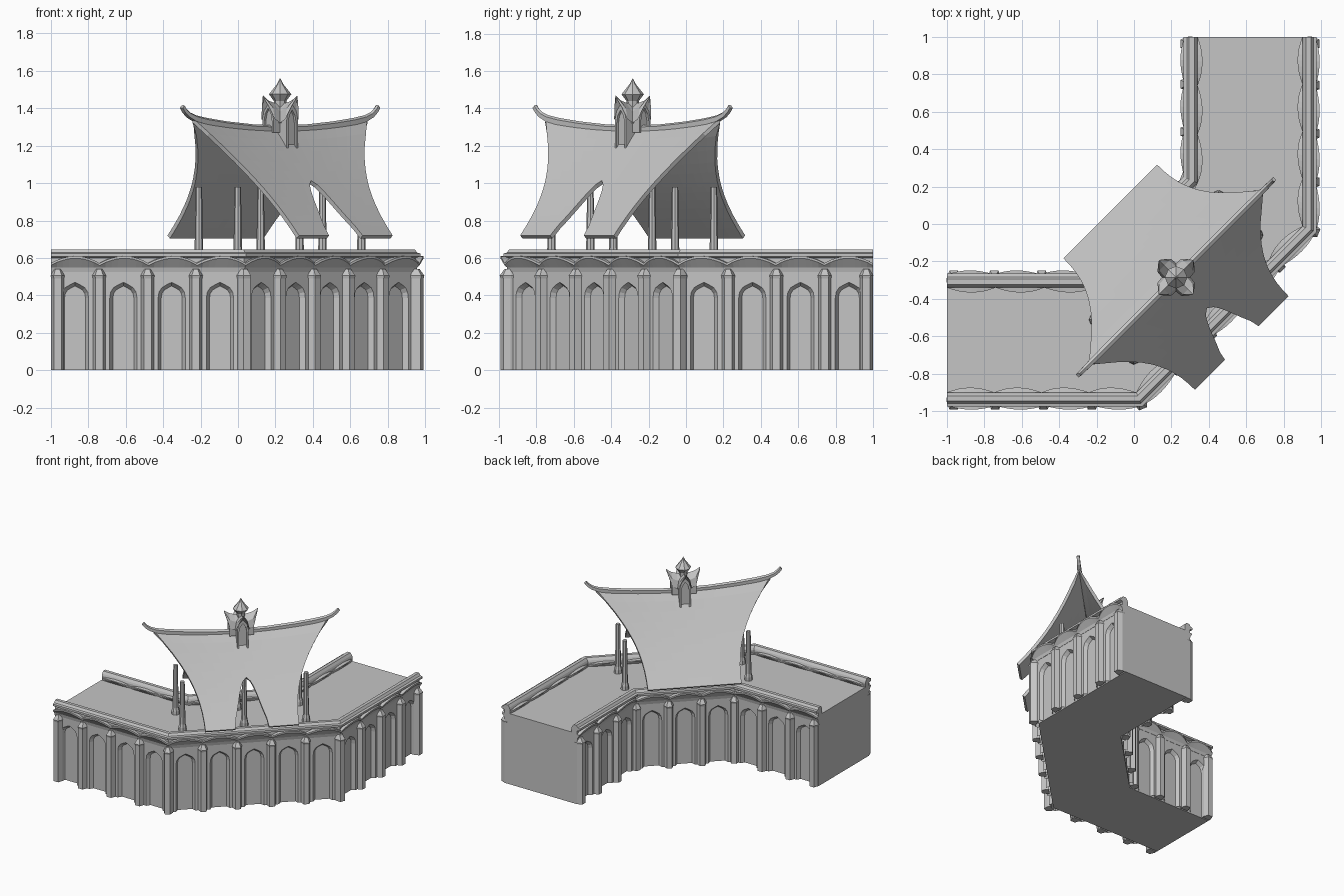
import bpy, bmesh, math
from mathutils import Vector

if "Cube" in bpy.data.objects:
    bpy.data.objects.remove(bpy.data.objects["Cube"])

stone = bpy.data.materials.new("pale grey stone")
stone.diffuse_color = (0.56, 0.56, 0.56, 1)
stone.use_nodes = True
stone.node_tree.nodes["Principled BSDF"].inputs["Base Color"].default_value = stone.diffuse_color


def make(name, bm):
    bmesh.ops.remove_doubles(bm, verts=bm.verts, dist=0.0004)
    bmesh.ops.recalc_face_normals(bm, faces=bm.faces)
    me = bpy.data.meshes.new(name)
    bm.to_mesh(me)
    bm.free()
    me.materials.append(stone)
    ob = bpy.data.objects.new(name, me)
    bpy.context.collection.objects.link(ob)
    return ob


def loft(bm, rings, closed=True, caps=True):
    """Skin a list of equal-length point rings."""
    vs = [[bm.verts.new(p) for p in r] for r in rings]
    n = len(vs[0])
    for a, b in zip(vs, vs[1:]):
        for i in range(n if closed else n - 1):
            j = (i + 1) % n
            bm.faces.new((a[i], a[j], b[j], b[i]))
    if caps:
        bm.faces.new(vs[0])
        bm.faces.new(vs[-1])


# ---- plan: wall face lines, each with mitred outward directions
class Line:
    def __init__(self, pts, side):
        self.p = [Vector((x, y, 0)) for x, y in pts]
        d = [(b - a).normalized() for a, b in zip(self.p, self.p[1:])]
        self.n = [Vector((t.y, -t.x, 0)) * side for t in d]
        self.m = [self.n[0]]
        for a, b in zip(self.n, self.n[1:]):
            self.m.append((a + b) / (1 + a.dot(b)))
        self.m.append(self.n[-1])

    def at(self, e, s, d, z):
        a = self.p[e] + self.m[e] * d
        b = self.p[e + 1] + self.m[e + 1] * d
        return a.lerp(b, s) + Vector((0, 0, z))


outer = Line([(-1, -.95), (.033, -.95), (.95, -.033), (.95, 1)], 1)
inner = Line([(-1, -.29), (-.24, -.29), (.29, .24), (.29, 1)], -1)
SIDES = [("outer", outer, (4, 5, 4)), ("inner", inner, (3, 3, 3))]

# ---- wall core, its top is the walkway
bm = bmesh.new()
plan = [o.p[i] + o.m[i] * -.03 for o, order in ((outer, range(4)), (inner, range(3, -1, -1))) for i in order]
loft(bm, [[p + Vector((0, 0, z)) for p in plan] for z in (0, .58)])
make("wall_core", bm)

# ---- arch outline and matching panel outline (x across, z up)
SPRING, APEX, TOP = .385, .47, .575


def arch(half, drop, w):
    curve = [(1, 0), (.93, .38), (.72, .66), (.4, .83), (0, 1)]
    left = [(-half, 0)] + [(-half * x, SPRING + (APEX - drop - SPRING) * z) for x, z in curve]
    rim = [(-w, 0), (-w, SPRING), (-w, TOP), (-w * .66, TOP), (-w * .33, TOP), (0, TOP)]
    mir = lambda q: q + [(-x, z) for x, z in q[-2::-1]]
    return mir(left), mir(rim)


def pillar(bm, c, n):
    t = Vector((-n.y, n.x, 0))
    prof = [(-.034, -.02), (-.034, 0), (-.02, .037), (.02, .037), (.034, 0), (.034, -.02)]
    rings = []
    for z, k, dp in ((0, 1, 1), (.49, 1, 1), (.505, 1.1, 1.1), (.54, .55, .5)):
        rings.append([c + t * a * k + n * b * dp + Vector((0, 0, z)) for a, b in prof])
    loft(bm, rings)


for name, line, bays in SIDES:
    pan, pil, cor, dek = [bmesh.new() for _ in range(4)]
    for e, count in enumerate(bays):
        n = line.n[e]
        a, b = line.p[e], line.p[e + 1]
        t = (b - a).normalized()
        pitch = (b - a).length / count
        for k in range(count):
            # niche panel with splayed pointed arch
            c = a + t * pitch * (k + .5)
            front, rim = arch(.073, 0, pitch / 2)
            back, _ = arch(.056, .02, pitch / 2)
            rows = [(rim, -.03), (rim, 0), (front, 0), (back, -.028)]
            loft(pan, [[c + t * x + n * d + Vector((0, 0, z)) for x, z in r] for r, d in rows], False, False)
            if k:
                pillar(pil, a + t * pitch * k, n)
        # scalloped cornice outside, and a smaller one facing the walkway
        ring_o, ring_d = [], []
        for i in range(count * 8 + 1):
            s = i / (count * 8)
            f = 1 - (2 * ((i % 8) / 8) - 1) ** 2
            top, out = .572 + .038 * f, .02 + .022 * f
            ring_o.append([line.at(e, s, d, z) for d, z in
                           ((-.02, .525), (.002, .525), (.008, .55), (out, top - .012), (out, top), (-.02, top))])
            out = -.05 - .026 * f
            ring_d.append([line.at(e, s, d, z) for d, z in
                           ((-.03, .57), (-.05, .57), (out, .588 + .018 * f), (out, .594 + .018 * f), (-.03, .6 + .018 * f))])
        loft(cor, ring_o)
        loft(dek, ring_d)
    # corner and end pillars
    for i in (1, 2):
        pillar(pil, line.p[i].copy(), line.m[i].normalized())
    pillar(pil, line.p[0] + Vector((.036, 0, 0)), line.n[0])
    pillar(pil, line.p[3] - Vector((0, .036, 0)), line.n[2])
    make(name + "_arch_panels", pan)
    make(name + "_pillars", pil)
    make(name + "_scalloped_cornice", cor)
    make(name + "_walkway_scallops", dek)
    # moulded rail
    bm = bmesh.new()
    prof = [(-.05, .565), (-.05, .615), (-.045, .628), (-.032, .646), (-.005, .646), (.008, .628),
            (.026, .624), (.026, .608), (.0, .6), (.0, .565)]
    loft(bm, [[line.p[i] + line.m[i] * d + Vector((0, 0, z)) for d, z in prof] for i in range(4)])
    make(name + "_rail", bm)

# ---- pavilion frame: u along the ridge, v out over the corner
C, H = Vector((.225, -.285, 0)), math.sqrt(.5)
U, V = Vector((H, H, 0)), Vector((H, -H, 0))


def loc(u, v, z):
    return C + U * u + V * v + Vector((0, 0, z))


def notch(t):
    """Half width of the doorway cut in the outer slope."""
    k = (t - .46) / .54
    return 0 if k <= 0 else .127 * min(1, k ** .6 * 1.1) * (1 - .1 * math.sin(math.pi * k))


# ---- tent roof
bm = bmesh.new()
ts = [0, .1, .2, .3, .38, .46, .5, .55, .62, .7, .8, .9, 1]
for sv in (1, -1):
    for su in (1, -1):
        rings = []
        for t in ts:
            hi = .354 + .306 * (1 - t) ** 2.4
            lo = notch(t) if sv > 0 else 0
            row = []
            for i in range(9):
                u = lo + (hi - lo) * i / 8
                ridge = 1.285 + .05 * (u / .66) ** 2
                z = ridge + (.712 - ridge) * t - .015 * math.sin(math.pi * t)
                row.append(loc(su * u, sv * .488 * t, z))
            rings.append(row)
        loft(bm, rings, False, False)
roof = make("tent_roof", bm)
mod = roof.modifiers.new("thickness", 'SOLIDIFY')
mod.thickness, mod.offset = .024, 0

# ---- ridge beam with upturned ends
bm = bmesh.new()
half = [(0, 1.288), (.2, 1.294), (.4, 1.31), (.55, 1.328), (.64, 1.345), (.69, 1.365), (.72, 1.388), (.738, 1.41)]
path = [(-u, z) for u, z in half[:0:-1]] + half
rings = []
for u, z in path:
    k = 1 - .35 * max(0, abs(u) - .6) / .138
    slope = max(0, abs(u) - .6) / .138 * .8 * (1 if u > 0 else -1)
    rings.append([loc(u - math.sin(slope) * h * k, w * k, z + math.cos(slope) * h * k)
                  for w, h in ((-.017, -.018), (-.017, .01), (0, .02), (.017, .01), (.017, -.018))])
loft(bm, rings)
make("ridge_beam", bm)

# ---- finial: four arched dormers with hooked hoods, and a bud
bm, hood = bmesh.new(), bmesh.new()
for i in range(4):
    d, s = [(V, U), (U, V), (-V, U), (-U, V)][i]
    base = 1.18 if i % 2 == 0 else 1.27
    shape = [(-.042, base), (-.042, 1.34), (-.03, 1.385), (0, 1.42), (.03, 1.385), (.042, 1.34), (.042, base)]
    small = [(x * .7, base + (z - base) * .88) for x, z in shape]
    loft(bm, [[C + d * a + s * x + Vector((0, 0, z)) for x, z in r]
              for r, a in ((shape, 0), (shape, .092), (small, .092), (small, .078))])
    rings = []
    for a, w, zp, h in ((0, .05, 1.425, .1), (.05, .054, 1.43, .11), (.09, .05, 1.442, .1),
                        (.11, .028, 1.455, .05), (.128, .004, 1.468, .012)):
        sec = [(-w, zp - h), (-w * .75, zp - h * .4), (0, zp), (w * .75, zp - h * .4), (w, zp - h),
               (w * .5, zp - h * .5), (0, zp - h * .25), (-w * .5, zp - h * .5)]
        rings.append([C + d * a + s * x + Vector((0, 0, z)) for x, z in sec])
    loft(hood, rings)
make("finial_dormers", bm)
make("finial_hoods", hood)

bm = bmesh.new()
loft(bm, [[loc(r * math.cos(k * math.pi / 4), r * math.sin(k * math.pi / 4), z) for k in range(8)]
          for z, r in ((1.38, .03), (1.44, .034), (1.475, .06), (1.5, .04), (1.53, .016), (1.56, .001))])
make("finial_bud", bm)

# ---- posts under the roof
bm = bmesh.new()
for u in (-.467, 0, .467):
    for v in (-.147, .147):
        loft(bm, [[loc(u + r * math.cos(k * math.pi / 4), v + r * math.sin(k * math.pi / 4), z) for k in range(8)]
                  for z, r in ((.57, .032), (.61, .03), (.635, .023), (.98, .017))])
make("roof_posts", bm)
